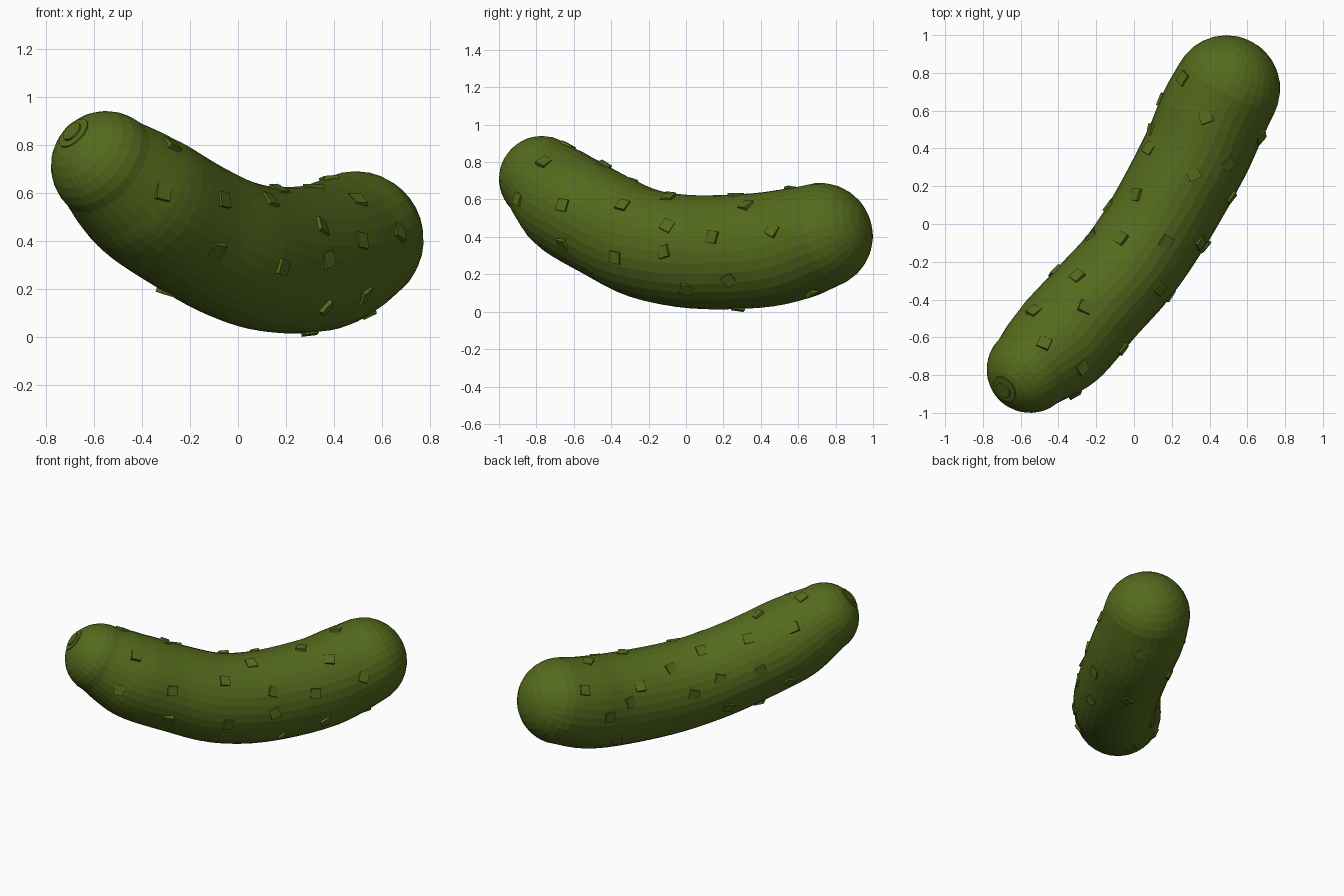
import bpy, bmesh, math, random
from mathutils import Vector, Matrix
from mathutils.bvhtree import BVHTree

if "Cube" in bpy.data.objects:
    bpy.data.objects.remove(bpy.data.objects["Cube"])

random.seed(4)
mat = bpy.data.materials.new("pickle_green")
mat.diffuse_color = (0.09, 0.145, 0.012, 1)
mat.use_nodes = True
mat.node_tree.nodes["Principled BSDF"].inputs["Base Color"].default_value = mat.diffuse_color

# Spine control points: x, y, z, radius
SPINE = [(-.55, -.77, .71, .23), (-.465, -.692, .637, .262), (-.37, -.605, .562, .282),
         (-.20, -.415, .455, .287), (-.02, -.215, .362, .295), (.15, .043, .32, .303),
         (.33, .375, .327, .307), (.417, .575, .361, .301), (.49, .715, .405, .284)]
P = [Vector(p) for p in SPINE]
P = [2 * P[0] - P[1]] + P + [2 * P[-1] - P[-2]]
P[-1].w = .27
SIDES, CAP, STEPS = 32, 8, 4


def spine(i, t):
    a, b, c, d = P[i:i + 4]
    return 0.5 * (2 * b + (c - a) * t + (2 * a - 5 * b + 4 * c - d) * t * t
                  + (3 * b - a - 3 * c + d) * t ** 3)


def finish(bm, name):
    bmesh.ops.recalc_face_normals(bm, faces=bm.faces)
    me = bpy.data.meshes.new(name)
    bm.to_mesh(me)
    me.materials.append(mat)
    ob = bpy.data.objects.new(name, me)
    bpy.context.collection.objects.link(ob)
    return ob


# Body: rings swept along the spine, slightly narrower sideways past the middle, rounded ends
pts = [spine(i, k / STEPS) for i in range(len(SPINE) - 1) for k in range(STEPS)] + [P[-2]]
cen = [p.xyz for p in pts]
rad = [p.w for p in pts]
last = len(pts) - 1
tan = [(cen[min(i + 1, last)] - cen[max(i - 1, 0)]).normalized() for i in range(last + 1)]
rings = [(cen[i], rad[i], tan[i], 1 - .08 * max(0, math.sin(math.pi * (1.35 * i / last - .35))))
         for i in range(last + 1)]
for k in range(1, CAP):
    a = k / CAP * math.pi / 2
    s, c = math.sin(a), math.cos(a)
    rings.insert(0, (cen[0] - tan[0] * rad[0] * s, rad[0] * c, tan[0], 1))
    rings.append((cen[-1] + tan[-1] * rad[-1] * s, rad[-1] * c, tan[-1], 1))

bm = bmesh.new()
loops = []
for c, r, t, w in rings:
    u = t.cross(Vector((0, 0, 1))).normalized()
    v = u.cross(t)
    loops.append([bm.verts.new(c + r * (u * w * math.cos(a) + v * math.sin(a)))
                  for a in (j * math.tau / SIDES for j in range(SIDES))])
for A, B in zip(loops, loops[1:]):
    for j in range(SIDES):
        n = (j + 1) % SIDES
        bm.faces.new((A[j], A[n], B[n], B[j]))
for L, c, r, t in ((loops[0], cen[0], rad[0], -tan[0]), (loops[-1], cen[-1], rad[-1], tan[-1])):
    tip = bm.verts.new(c + t * r)
    for j in range(SIDES):
        bm.faces.new((L[j], L[(j + 1) % SIDES], tip))
bmesh.ops.recalc_face_normals(bm, faces=bm.faces)
tree = BVHTree.FromBMesh(bm)
finish(bm, "pickle_body")
bm.free()

# Warts: small tilted blocks dropped onto the skin from each side
TOP = [(.38, .565), (.08, .40), (.01, .155), (.315, .265), (.5, .32), (-.07, -.075),
       (.17, -.095), (-.30, -.275), (-.26, -.44), (-.475, -.63), (-.53, -.46),
       (-.23, -.06), (-.42, -.25), (-.05, .26), (.14, .66), (.26, .77)]
RIGHT = [(-.76, .80), (-.9, .6), (-.66, .57), (-.66, .36), (-.34, .57), (-.38, .29), (-.1, .46),
         (-.12, .32), (.14, .40), (.46, .435), (.23, .17), (0, .12), (.68, .1)]
LEFT = [(.5, .42), (.1, .38), (-.12, .24), (-.42, .38), (.55, .15)]
BELOW = [(.3, .28), (-.3, -.4)]
rays = [(Vector((x, y, 3)), Vector((0, 0, -1))) for x, y in TOP]
rays += [(Vector((3, y, z)), Vector((-1, 0, 0))) for y, z in RIGHT]
rays += [(Vector((-3, y, z)), Vector((1, 0, 0))) for y, z in LEFT]
rays += [(Vector((x, y, -3)), Vector((0, 0, 1))) for x, y in BELOW]
bm = bmesh.new()
for o, d in rays:
    hit, nor, _, _ = tree.ray_cast(o, d)
    if hit is None:
        continue
    rot = nor.to_track_quat('Z', 'Y').to_matrix().to_4x4()
    tilt = Matrix.Rotation(random.uniform(-.2, .2), 4, 'X') @ Matrix.Rotation(random.uniform(-.2, .2), 4, 'Y')
    spin = Matrix.Rotation(random.uniform(-.5, .5), 4, 'Z')
    m = Matrix.Translation(hit - nor * .005) @ rot @ tilt @ spin @ Matrix.Diagonal((.065, .065, .03, 1))
    bmesh.ops.create_cube(bm, size=1, matrix=m)
finish(bm, "warts")
bm.free()

# Stem scar: raised collar with a small stub at the upper end
axis = Vector((-.62, -.47, .63)).normalized()
rot = axis.to_track_quat('Z', 'Y').to_matrix().to_4x4()
bm = bmesh.new()
for r, h in ((.075, .222), (.045, .234)):
    bmesh.ops.create_cone(bm, cap_ends=True, segments=20, radius1=r * 1.05, radius2=r, depth=.04,
                          matrix=Matrix.Translation(cen[0] + axis * (h - .02)) @ rot)
finish(bm, "stem_scar")
bm.free()
